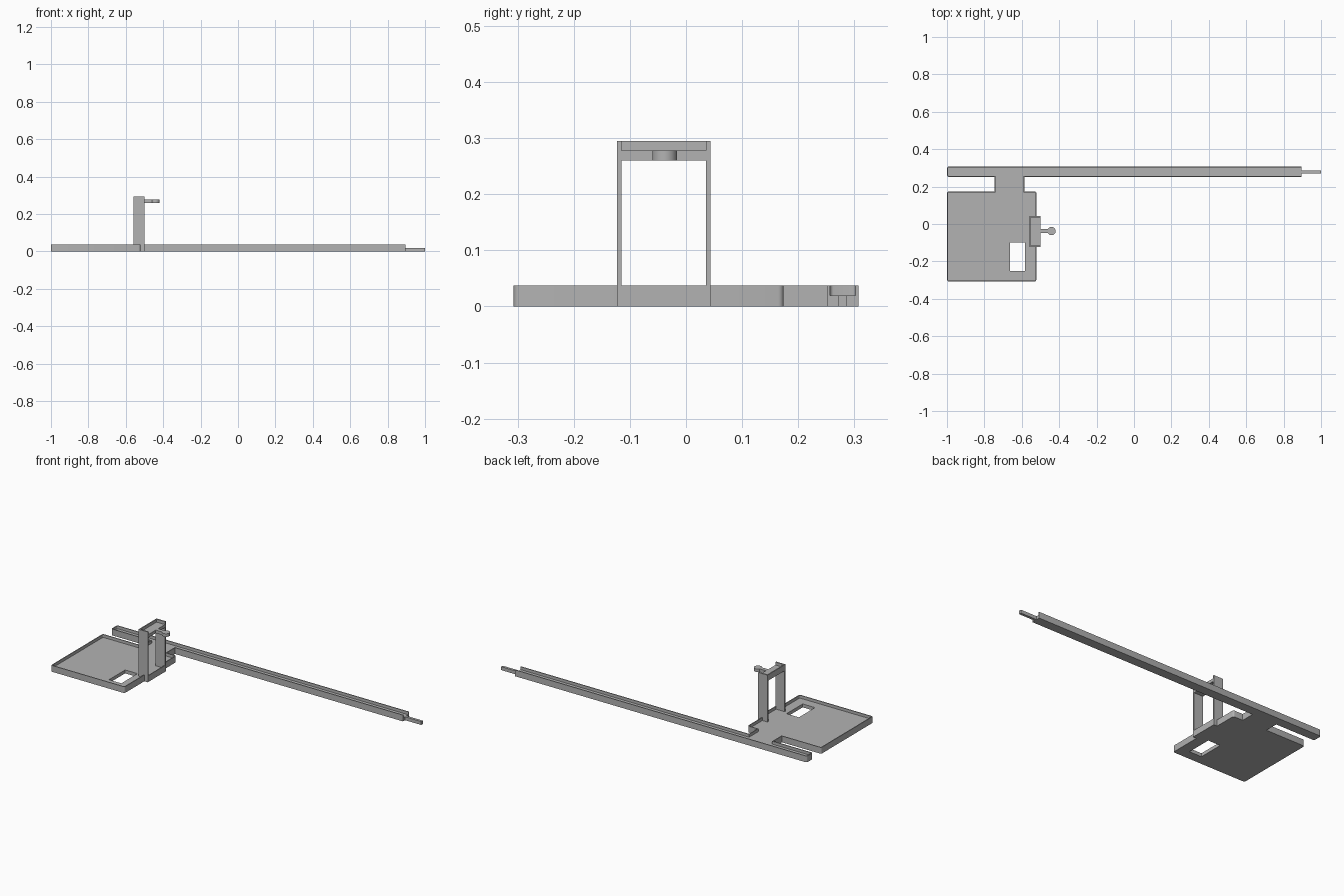
import bpy, bmesh, math
from mathutils import Vector

default = bpy.data.objects.get("Cube")
if default:
    bpy.data.objects.remove(default, do_unlink=True)

GREY = (0.45, 0.45, 0.45, 1)
mat = bpy.data.materials.new("plain grey")
mat.use_nodes = True
mat.diffuse_color = GREY
mat.node_tree.nodes["Principled BSDF"].inputs["Base Color"].default_value = GREY

FLOOR, RIM_TOP, RIM = 0.02, 0.037, 0.005
RAIL_END = 0.895


def prism(name, points, low, high, along_x=False):
    """Extrude a flat outline along z, or a y-z outline along x."""
    bm = bmesh.new()
    place = (lambda a, b: (low, a, b)) if along_x else (lambda a, b: (a, b, low))
    face = bm.faces.new([bm.verts.new(place(a, b)) for a, b in points])
    new = bmesh.ops.extrude_face_region(bm, geom=[face])["geom"]
    depth = high - low
    bmesh.ops.translate(bm, vec=(depth, 0, 0) if along_x else (0, 0, depth),
                        verts=[g for g in new if isinstance(g, bmesh.types.BMVert)])
    bmesh.ops.recalc_face_normals(bm, faces=bm.faces)
    mesh = bpy.data.meshes.new(name)
    bm.to_mesh(mesh)
    bm.free()
    mesh.materials.append(mat)
    obj = bpy.data.objects.new(name, mesh)
    bpy.context.collection.objects.link(obj)
    return obj


def rect(x0, x1, y0, y1):
    return [(x0, y0), (x1, y0), (x1, y1), (x0, y1)]


def cut(obj, cutter):
    mod = obj.modifiers.new("cut", "BOOLEAN")
    mod.operation, mod.solver, mod.object = "DIFFERENCE", "EXACT", cutter
    bpy.context.view_layer.objects.active = obj
    bpy.ops.object.modifier_apply(modifier=mod.name)
    bpy.data.objects.remove(cutter, do_unlink=True)


def inset(points, amount):
    """Mitred inward offset of a counter-clockwise outline of right angles."""
    result = []
    for i, p in enumerate(points):
        p = Vector(p)
        before = (p - Vector(points[i - 1])).normalized()
        after = (Vector(points[(i + 1) % len(points)]) - p).normalized()
        result.append(tuple(p + amount * (before.orthogonal() + after.orthogonal())))
    return result


def rounded(points, corners, radius, steps=4):
    """Replace the chosen right-angled corners by arcs."""
    result = []
    for i, p in enumerate(points):
        if i not in corners:
            result.append(p)
            continue
        p = Vector(p)
        to_a = (Vector(points[i - 1]) - p).normalized() * radius
        to_b = (Vector(points[(i + 1) % len(points)]) - p).normalized() * radius
        for k in range(steps + 1):
            t = k / steps * math.pi / 2
            result.append(tuple(p + to_a * (1 - math.sin(t)) + to_b * (1 - math.cos(t))))
    return result


# Tray, connecting neck and long channel share one outline
outline = [
    (RAIL_END, 0.252), (RAIL_END, 0.307), (-1, 0.307), (-1, 0.252),
    (-0.745, 0.252), (-0.745, 0.174), (-1, 0.174), (-1, -0.307),
    (-0.522, -0.307), (-0.522, -0.123), (-0.5, -0.123), (-0.5, 0.044),
    (-0.522, 0.044), (-0.522, 0.174), (-0.585, 0.174), (-0.585, 0.252)]
soft = {2, 3, 6, 7, 8, 13}
base = prism("tray_and_channel", rounded(outline, soft, 0.01), 0, RIM_TOP)

# Hollow inside the rim, open at the end of the channel
hollow = inset(outline, RIM)
for i in (0, 1):
    hollow[i] = (RAIL_END + 0.1, hollow[i][1])
cut(base, prism("hollow_cutter", rounded(hollow, soft, 0.006), FLOOR, RIM_TOP + 0.1))
cut(base, prism("window_cutter", rect(-0.663, -0.583, -0.25, -0.1), -0.1, 0.1))

# Tongue at the end of the channel
prism("channel_tongue", rect(RAIL_END, 1, 0.271, 0.286), 0, FLOOR)

# Upright frame with a ledge on top, open towards the peg
Y0, Y1, T, TOP, BEAM = -0.123, 0.044, 0.008, 0.295, 0.26
frame = prism("upright_frame", [
    (Y0, FLOOR), (Y0 + T, FLOOR), (Y0 + T, BEAM), (Y1 - T, BEAM),
    (Y1 - T, FLOOR), (Y1, FLOOR), (Y1, TOP), (Y0, TOP)], -0.56, -0.5, True)
cut(frame, prism("ledge_cutter", rect(-0.554, -0.4, Y0 + T, Y1 - T), 0.278, 0.4))

# Peg: narrow neck ending in a round head
cx, cy, r, half = -0.441, -0.038, 0.022, 0.011
a0 = math.pi - math.asin(half / r)
head = [(cx + r * math.cos(a0 * (2 * k / 24 - 1)), cy + r * math.sin(a0 * (2 * k / 24 - 1)))
        for k in range(25)]
peg = prism("peg", [(-0.5, cy - half)] + head + [(-0.5, cy + half)], BEAM, 0.278)

# Smooth the arcs, keep edges sharp
for obj in (base, peg):
    bpy.ops.object.select_all(action="DESELECT")
    obj.select_set(True)
    bpy.context.view_layer.objects.active = obj
    bpy.ops.object.shade_smooth_by_angle(angle=math.radians(30))
